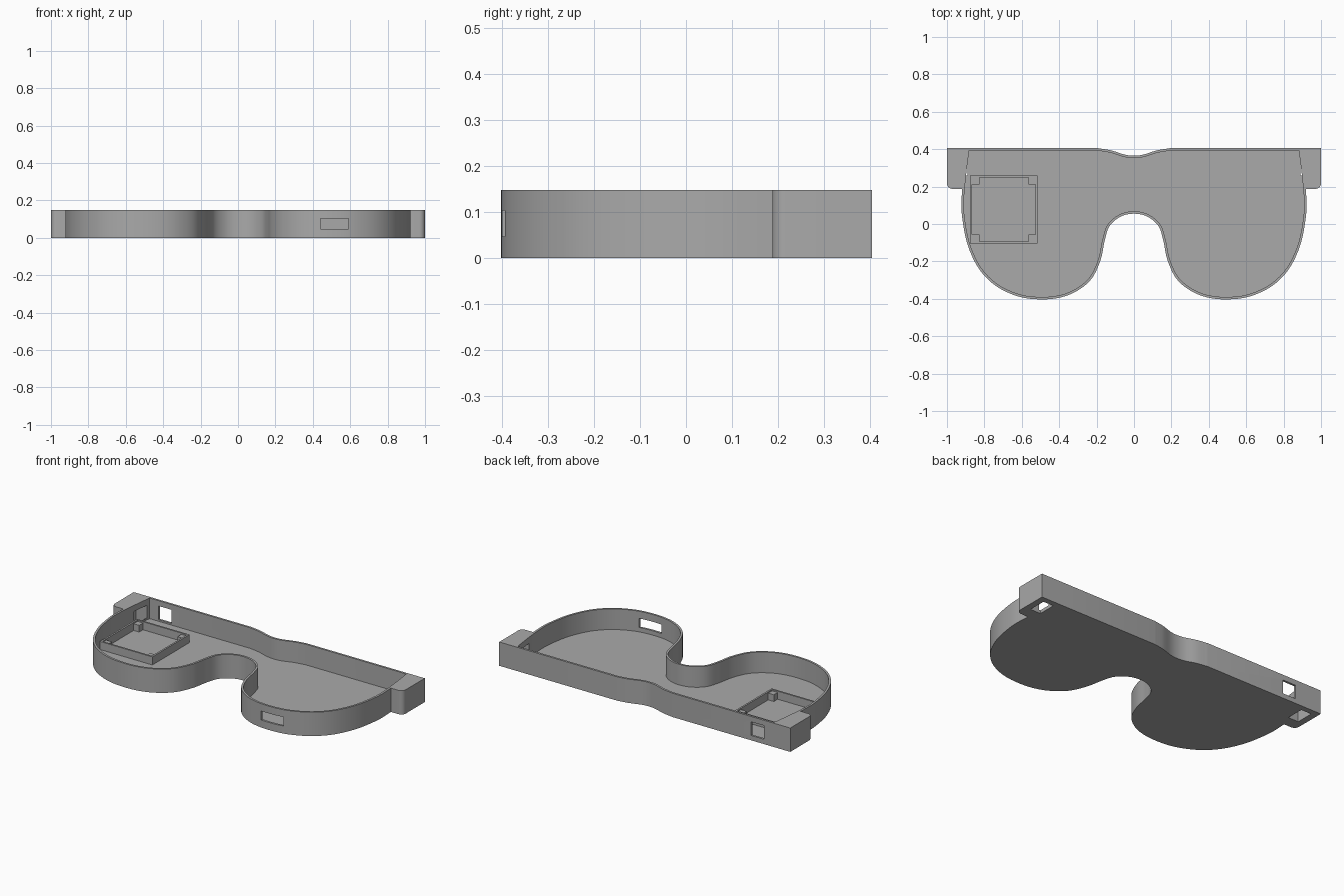
import bpy, bmesh, math
from mathutils import Vector

if "Cube" in bpy.data.objects:
    bpy.data.objects.remove(bpy.data.objects["Cube"])

HEIGHT, FLOOR, WALL = 0.148, 0.02, 0.013

grey = bpy.data.materials.new("plain grey")
grey.diffuse_color = (0.4, 0.4, 0.4, 1)
grey.use_nodes = True
grey.node_tree.nodes["Principled BSDF"].inputs["Base Color"].default_value = (0.4, 0.4, 0.4, 1)


def spline(points, steps=8):
    """Smooth path through the points, including both ends."""
    p = [Vector(q) for q in points]
    p = [2 * p[0] - p[1]] + p + [2 * p[-1] - p[-2]]
    path = []
    for a, b, c, d in zip(p, p[1:], p[2:], p[3:]):
        for i in range(steps):
            t = i / steps
            path.append(0.5 * (2 * b + (c - a) * t + (2 * a - 5 * b + 4 * c - d) * t ** 2
                               + (3 * b - a - 3 * c + d) * t ** 3))
    return path + [p[-2]]


def mirrored(half):
    """Half path starting on the centre line, completed on the -x side."""
    return [(-x, y) for x, y in reversed(half[1:])] + half


def inset(loop, amount):
    """Move a counter-clockwise loop inwards with mitred corners."""
    result = []
    for i, p in enumerate(loop):
        d1 = (p - loop[i - 1]).normalized()
        d2 = (loop[(i + 1) % len(loop)] - p).normalized()
        n1, n2 = Vector((-d1.y, d1.x)), Vector((-d2.y, d2.x))
        result.append(p + (n1 + n2) * amount / (1 + n1.dot(n2)))
    return result


def prism(name, loop, z0, z1):
    bm = bmesh.new()
    base = bm.faces.new([bm.verts.new((p[0], p[1], z0)) for p in loop])
    top = bmesh.ops.extrude_face_region(bm, geom=[base])["geom"]
    bmesh.ops.translate(bm, vec=(0, 0, z1 - z0),
                        verts=[v for v in top if isinstance(v, bmesh.types.BMVert)])
    bmesh.ops.recalc_face_normals(bm, faces=bm.faces)
    mesh = bpy.data.meshes.new(name)
    bm.to_mesh(mesh)
    bm.free()
    mesh.materials.append(grey)
    obj = bpy.data.objects.new(name, mesh)
    bpy.context.collection.objects.link(obj)
    return obj


def box(name, x0, x1, y0, y1, z0, z1):
    return prism(name, [(x0, y0), (x1, y0), (x1, y1), (x0, y1)], z0, z1)


def combine(target, tool, operation):
    mod = target.modifiers.new(operation, "BOOLEAN")
    mod.operation, mod.solver, mod.object = operation, "EXACT", tool
    tool.hide_render = True
    bpy.context.view_layer.objects.active = target
    bpy.ops.object.modifier_apply(modifier=mod.name)
    bpy.data.objects.remove(tool)


# Glasses outline: rounded lenses and nose arch, then the dipped brow edge
lens_half = [(0, .055), (.07, .04), (.13, -.01), (.157, -.09), (.178, -.19), (.225, -.29),
             (.3, -.355), (.39, -.392), (.5, -.403), (.62, -.387), (.74, -.33), (.83, -.238),
             (.89, -.11), (.918, .03), (.922, .13), (.91, .27), (.893, .405)]
brow_half = [(0, .365), (.05, .371), (.12, .393), (.19, .405)]
outline = spline(mirrored(lens_half)) + spline(mirrored(brow_half))[::-1]
frame = prism("glasses_tray", outline, 0, HEIGHT)

# Temple blocks with a rounded outer front corner
for side in (-1, 1):
    r = 0.03
    arc = [(1 - r + r * math.sin(a), .188 + r - r * math.cos(a))
           for a in [math.pi / 2 * i / 8 for i in range(9)]]
    loop = [(.86, .405), (.86, .188)] + arc + [(1, .405)]
    combine(frame, prism("temple_block", [(side * x, y) for x, y in loop], 0, HEIGHT), "UNION")

# Hollow interior
combine(frame, prism("interior_cutter", inset(outline, WALL), FLOOR, 0.3), "DIFFERENCE")

# Strap passages: up through each temple block and out through the side wall
for side in (-1, 1):
    x0, x1 = sorted((side * .89, side * .96))
    combine(frame, box("strap_cutter", x0, x1, .26, .37, -.1, .11), "DIFFERENCE")
    x0, x1 = sorted((side * .86, side * .93))
    combine(frame, box("strap_window_cutter", x0, x1, .26, .37, .03, .11), "DIFFERENCE")

# Slot in the front of one lens and opening in the back wall
combine(frame, box("front_slot_cutter", .44, .59, -.5, -.33, .047, .103), "DIFFERENCE")
combine(frame, box("back_opening_cutter", -.82, -.73, .34, .5, .03, .115), "DIFFERENCE")

# Square holder on the floor with corner posts
X0, X1, Y0, Y1, T = -.876, -.515, -.105, .26, .011
holder = box("square_holder", X0, X1, Y0, Y1, FLOOR - .005, .07)
combine(holder, box("holder_cutter", X0 + T, X1 - T, Y0 + T, Y1 - T, -.1, .2), "DIFFERENCE")
POST = .038
posts = []
for x in (X0 + T, X1 - T - POST):
    for y in (Y0 + T, Y1 - T - POST):
        posts.append(box("holder_post", x, x + POST, y, y + POST, FLOOR - .005, .062))

# Smooth the curved walls, keep the corners sharp
bpy.ops.object.select_all(action="DESELECT")
for obj in [frame, holder] + posts:
    obj.select_set(True)
bpy.context.view_layer.objects.active = frame
bpy.ops.object.shade_smooth_by_angle(angle=math.radians(30))
